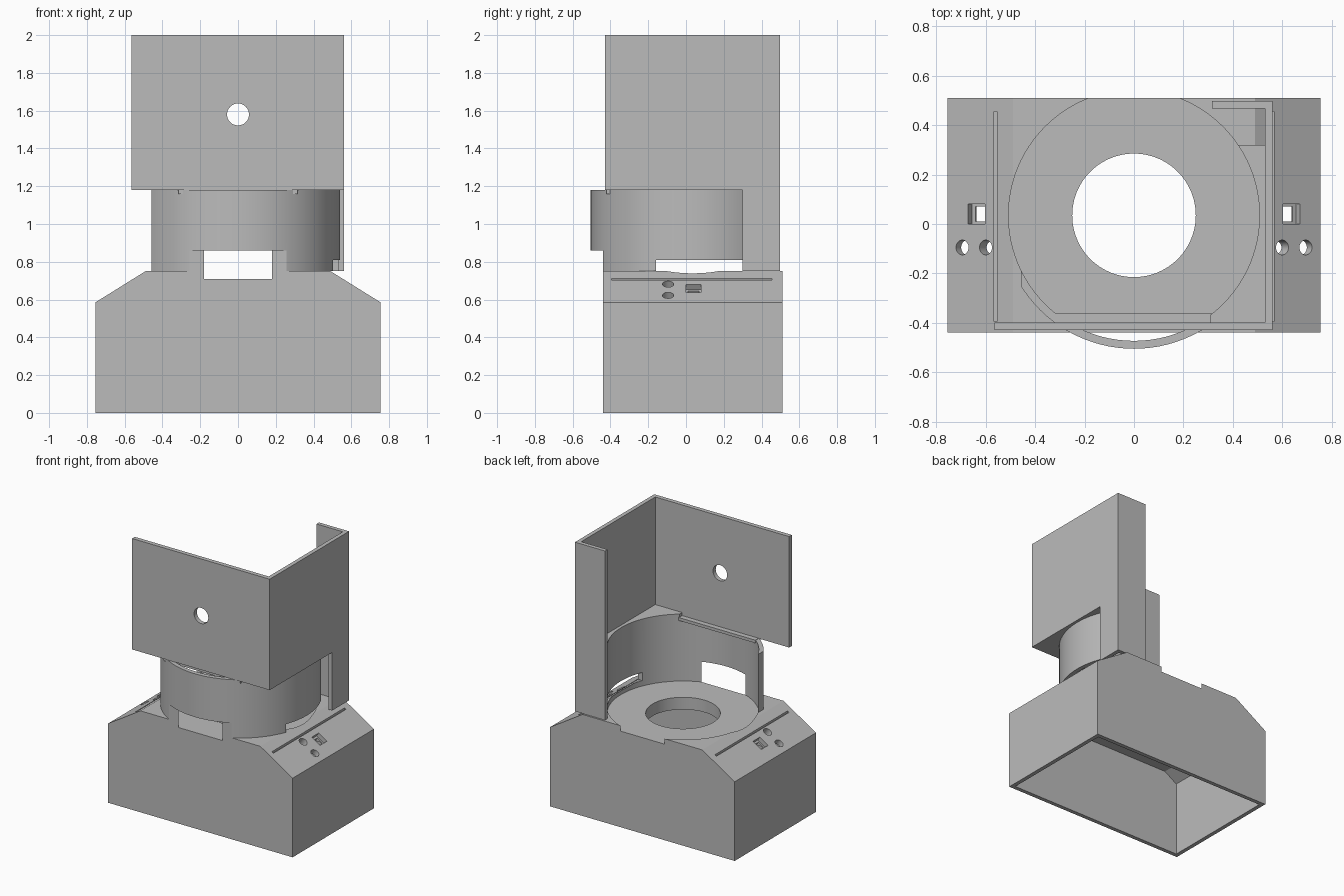
import bpy, bmesh, math
from mathutils import Matrix, Vector

default = bpy.data.objects.get("Cube")
if default:
    bpy.data.objects.remove(default, do_unlink=True)

grey = bpy.data.materials.new("plain grey")
grey.use_nodes = True
COLOR = (0.5, 0.5, 0.5, 1)
grey.diffuse_color = COLOR
grey.node_tree.nodes["Principled BSDF"].inputs["Base Color"].default_value = COLOR


def finish(name, bm):
    bmesh.ops.recalc_face_normals(bm, faces=bm.faces)
    mesh = bpy.data.meshes.new(name)
    bm.to_mesh(mesh)
    bm.free()
    mesh.materials.append(grey)
    obj = bpy.data.objects.new(name, mesh)
    bpy.context.collection.objects.link(obj)
    return obj


def box(name, x0, x1, y0, y1, z0, z1):
    bm = bmesh.new()
    center = Vector((x0 + x1, y0 + y1, z0 + z1)) / 2
    size = Matrix.Diagonal((x1 - x0, y1 - y0, z1 - z0, 1))
    bmesh.ops.create_cube(bm, size=1, matrix=Matrix.Translation(center) @ size)
    return finish(name, bm)


def cylinder(name, center, radius, depth, rotation=Matrix(), sides=96):
    bm = bmesh.new()
    bmesh.ops.create_cone(bm, cap_ends=True, segments=sides, radius1=radius, radius2=radius,
                          depth=depth, matrix=Matrix.Translation(center) @ rotation)
    return finish(name, bm)


def prism(name, half, y0, y1):
    """Extrude a mirrored XZ outline along y."""
    outline = half + [(-x, z) for x, z in reversed(half)]
    bm = bmesh.new()
    face = bm.faces.new([bm.verts.new((x, y0, z)) for x, z in outline])
    moved = bmesh.ops.extrude_face_region(bm, geom=[face])["geom"]
    verts = [v for v in moved if isinstance(v, bmesh.types.BMVert)]
    bmesh.ops.translate(bm, verts=verts, vec=(0, y1 - y0, 0))
    return finish(name, bm)


def combine(target, other, operation="DIFFERENCE"):
    other.hide_render = True
    mod = target.modifiers.new("cut", "BOOLEAN")
    mod.operation, mod.object, mod.solver = operation, other, "EXACT"
    bpy.context.view_layer.objects.active = target
    bpy.ops.object.modifier_apply(modifier=mod.name)
    bpy.data.objects.remove(other, do_unlink=True)


CY = 0.035            # y of the round axis
INNER, OUTER = 0.508, 0.54
FRONT, BACK = -0.44, 0.51
TOP = 0.75

# Hollow base with sloped shoulders
base = prism("base_housing", [(0.755, 0), (0.755, 0.585), (0.49, TOP)], FRONT, BACK)
combine(base, prism("cavity", [(0.725, -0.1), (0.725, 0.557), (0.623, 0.62)],
                    FRONT + 0.03, BACK - 0.03))
combine(base, cylinder("seat_recess", (0, CY, 0.81), INNER, 0.2))
combine(base, cylinder("center_hole", (0, CY, 0.7), 0.25, 0.6))

# Controls and slide grooves on both shoulders
slope = math.atan2(0.165, 0.265)


def shoulder_z(x):
    return 0.585 + (0.755 - abs(x)) * math.tan(slope)


for side in (-1, 1):
    tilt = Matrix.Rotation(side * slope, 4, "Y")
    for x in (0.6, 0.695):
        combine(base, cylinder("button_hole", (side * x, -0.095, shoulder_z(x)),
                               0.03, 0.16, tilt, 32))
    for width, length, depth in ((0.08, 0.08, 0.03), (0.05, 0.06, 0.06)):
        cutter = box("switch_socket", -width / 2, width / 2, -length / 2, length / 2, -depth, depth)
        cutter.data.transform(Matrix.Translation((side * 0.637, 0.04, shoulder_z(0.637))) @ tilt)
        combine(base, cutter)
    gx = side * 0.56
    combine(base, box("groove", gx - 0.006, gx + 0.006, -0.395, 0.455, 0.695, 0.8))

# Curved wall around the seat, open at the back and the -x side
ring = cylinder("curved_wall", (0, CY, 0.965), OUTER, 0.43)
combine(ring, cylinder("bore", (0, CY, 0.965), INNER, 1))
combine(ring, box("open_side", -1, -0.457, -1, 1, 0, 2))
combine(ring, box("open_back", -1, 1, 0.3, 1, 0, 2))
combine(ring, box("open_corner", -1, 0, 0, 1, 0, 2))
combine(ring, box("front_trim", -1, 1, -1, FRONT, 0, 0.86))
combine(ring, box("side_slot", 0.3, 1, -0.16, 1, 0, 0.81))

# Ledge joining the curved wall to the upper screen
ledge = box("corner_ledge", 0.31, 0.55, -0.42, 0.32, 1.18, 1.205)
combine(ledge, cylinder("ledge_bore", (0, CY, 1.2), INNER, 1))
strip = box("front_ledge", -0.315, 0.315, -0.42, -0.36, 1.16, 1.182)

# Upper screen: pierced front panel, side panel and back flange
front_panel = box("front_panel", -0.565, 0.56, -0.43, -0.398, 1.18, 2)
combine(front_panel, cylinder("sight_hole", (0, -0.41, 1.58), 0.058, 0.3,
                              Matrix.Rotation(math.pi / 2, 4, "X"), 48))
side_panel = box("side_panel", 0.53, 0.56, -0.398, 0.497, TOP, 2)
combine(side_panel, box("side_opening", 0.4, 0.7, -1, 0.3, 0.5, 1.18))
box("back_flange", 0.315, 0.53, 0.467, 0.497, TOP, 2)

# Smooth only the round surfaces
for obj in (base, ring, ledge, front_panel):
    bpy.ops.object.select_all(action="DESELECT")
    obj.select_set(True)
    bpy.context.view_layer.objects.active = obj
    bpy.ops.object.shade_smooth_by_angle(angle=math.radians(25))
